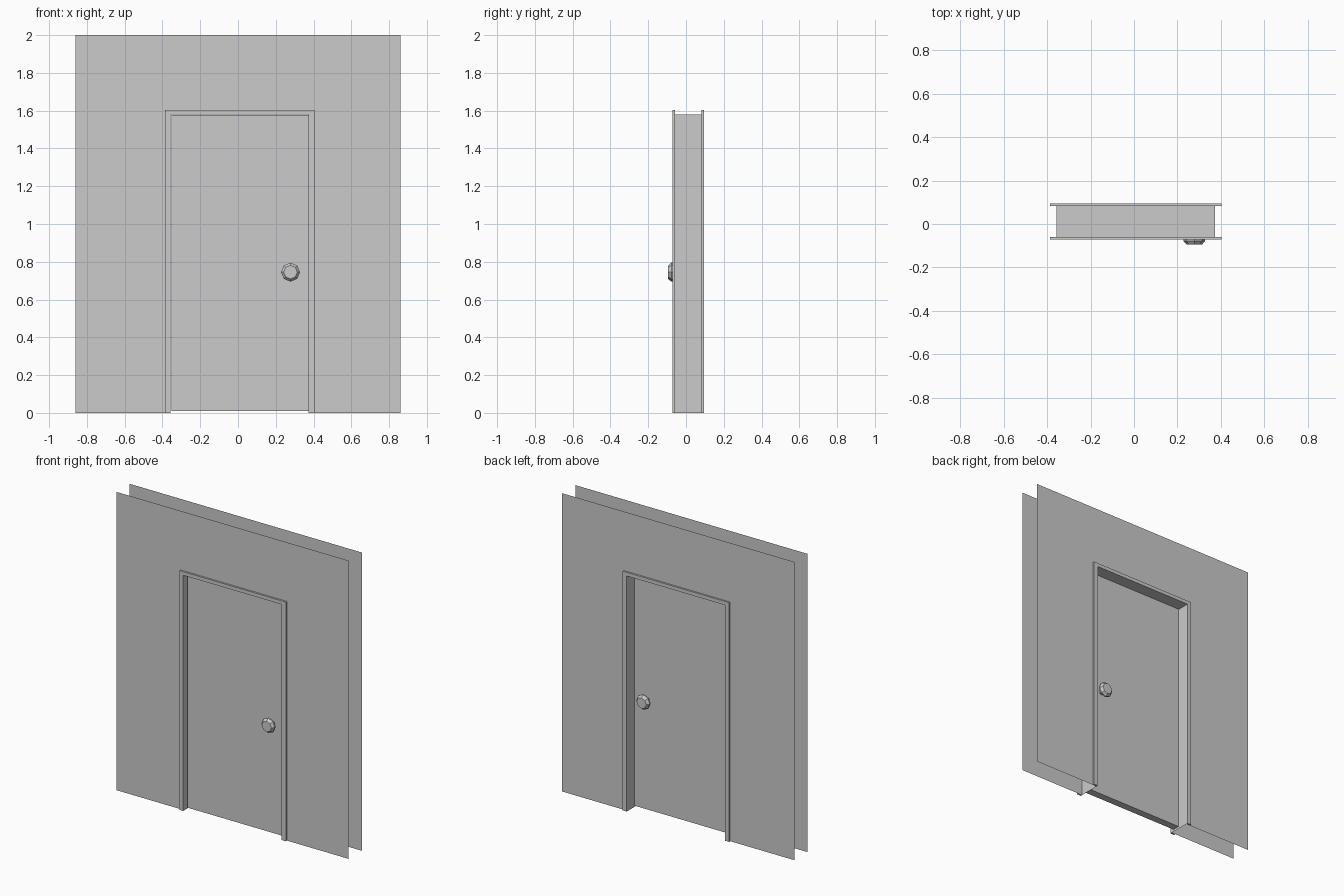
import bpy, bmesh, math

if "Cube" in bpy.data.objects:
    bpy.data.objects.remove(bpy.data.objects["Cube"])

# Doorway opening, casing outline and depth planes
IN_L, IN_R, IN_T = -0.357, 0.374, 1.58
OUT_L, OUT_R, OUT_T = -0.386, 0.404, 1.604
FRONT, BACK, TRIM = -0.059, 0.0825, 0.012
DOOR_F, DOOR_B = -0.035, 0.015


def make(name, verts, faces):
    mesh = bpy.data.meshes.new(name)
    mesh.from_pydata(verts, [], faces)
    obj = bpy.data.objects.new(name, mesh)
    bpy.context.collection.objects.link(obj)
    return obj


def arch(name, left, right, top, y, depth=0.0):
    """Three-sided surround about the opening, flat or extruded along y."""
    outer = [(left, 0), (left, top), (right, top), (right, 0)]
    inner = [(IN_L, 0), (IN_L, IN_T), (IN_R, IN_T), (IN_R, 0)]
    verts = [(x, y, z) for x, z in outer + inner]
    faces = [(i, i + 4, i + 5, i + 1) for i in range(3)]
    if depth == 0 and y > 0:
        faces = [f[::-1] for f in faces]
    obj = make(name, verts, faces)
    if depth:
        bm = bmesh.new()
        bm.from_mesh(obj.data)
        ext = bmesh.ops.extrude_face_region(bm, geom=bm.faces[:], use_keep_orig=True)
        moved = [g for g in ext["geom"] if isinstance(g, bmesh.types.BMVert)]
        bmesh.ops.translate(bm, verts=moved, vec=(0, depth, 0))
        bmesh.ops.recalc_face_normals(bm, faces=bm.faces[:])
        bm.to_mesh(obj.data)
        bm.free()
    return obj


def knob(name, base, direction):
    """Eight-sided knob turned about the y axis."""
    profile = [(0.02, 0.0), (0.02, 0.018), (0.036, 0.022),
               (0.05, 0.034), (0.05, 0.043), (0.036, 0.0595)]
    n = 8
    verts = [(0.278 + r * math.cos(2 * math.pi * k / n), base + direction * d,
              0.745 + r * math.sin(2 * math.pi * k / n))
             for r, d in profile for k in range(n)]
    faces = [(j * n + k, j * n + (k + 1) % n, (j + 1) * n + (k + 1) % n, (j + 1) * n + k)
             for j in range(len(profile) - 1) for k in range(n)]
    faces.append(tuple(range((len(profile) - 1) * n, len(profile) * n)))
    if direction > 0:
        faces = [f[::-1] for f in faces[:-1]] + [faces[-1][::-1]]
    obj = make(name, verts, faces)
    bm = bmesh.new()
    bm.from_mesh(obj.data)
    bmesh.ops.holes_fill(bm, edges=bm.edges[:])
    bmesh.ops.recalc_face_normals(bm, faces=bm.faces[:])
    bm.to_mesh(obj.data)
    bm.free()


# Thin wall sheets on both sides, with raised casings around the opening
for side, y, trim in (("front", FRONT, -TRIM), ("back", BACK, TRIM)):
    arch(side + "_wall", -0.861, 0.861, 2.0, y)
    arch(side + "_casing", OUT_L, OUT_R, OUT_T, y, trim)

# Jamb lining between the two walls
path = [(IN_L, 0), (IN_L, IN_T), (IN_R, IN_T), (IN_R, 0)]
make("jamb", [(x, y, z) for y in (FRONT, BACK) for x, z in path],
     [(i, i + 1, i + 5, i + 4) for i in range(3)])

# Door slab, recessed in the opening
bpy.ops.mesh.primitive_cube_add(size=1, location=(0.0105, (DOOR_F + DOOR_B) / 2, 0.793))
door = bpy.context.object
door.name = "door"
door.scale = (0.723, DOOR_B - DOOR_F, 1.566)

# Knobs on both faces
knob("front_knob", DOOR_F, -1)
knob("back_knob", DOOR_B, 1)
